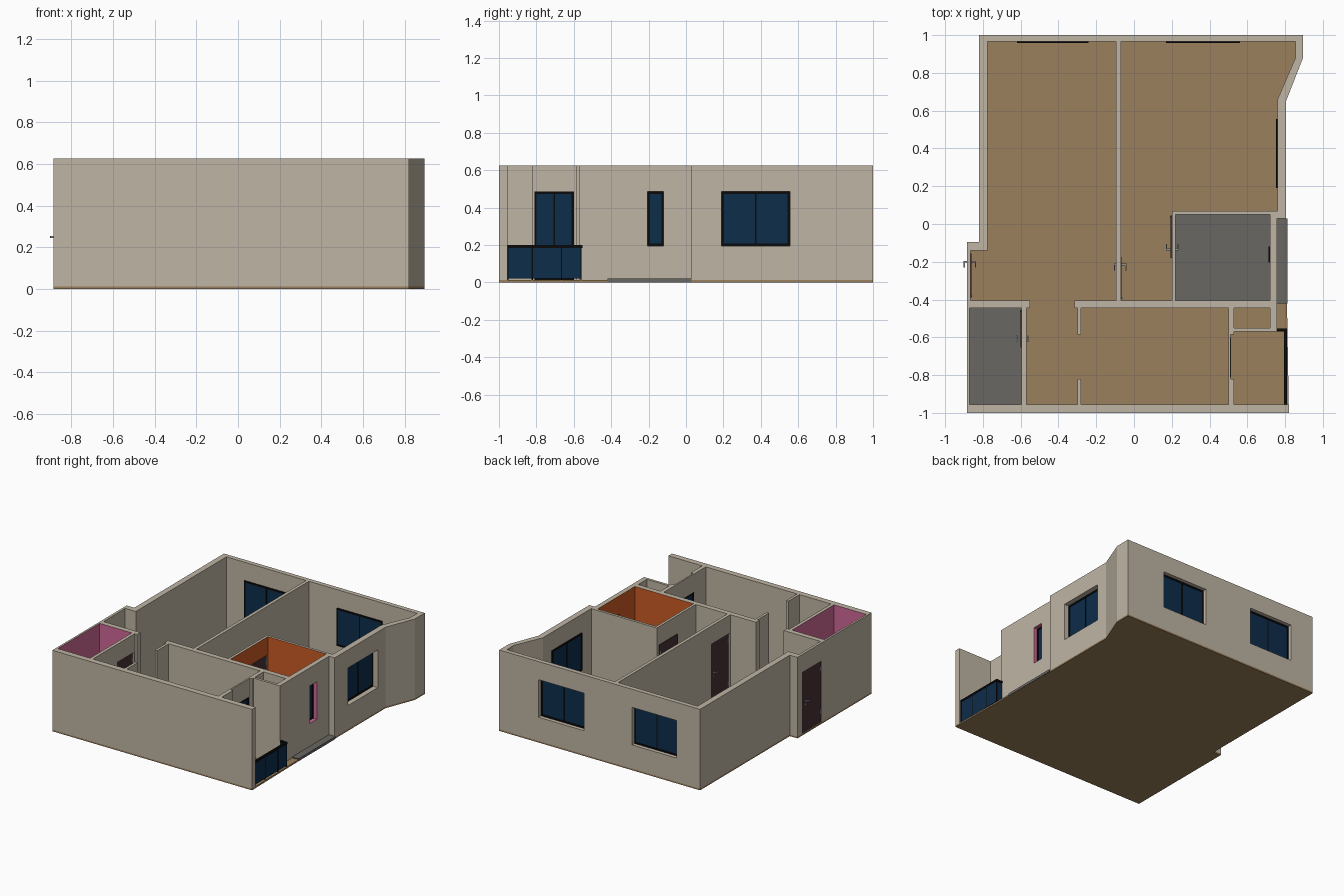
import bpy, bmesh

if "Cube" in bpy.data.objects:
    bpy.data.objects.remove(bpy.data.objects["Cube"])

def material(name, rgb):
    m = bpy.data.materials.new(name)
    m.diffuse_color = (*rgb, 1)
    m.use_nodes = True
    m.node_tree.nodes["Principled BSDF"].inputs["Base Color"].default_value = m.diffuse_color
    return m

WALL = material("wall_beige", (0.52, 0.46, 0.37))
PINK = material("pink_tile", (0.62, 0.14, 0.30))
ORANGE = material("orange_tile", (0.60, 0.105, 0.017))
FLOOR = material("floor_tan", (0.33, 0.215, 0.107))
GREY = material("floor_grey", (0.14, 0.135, 0.125))
GLASS = material("glass_navy", (0.004, 0.026, 0.07))
BLACK = material("frame_black", (0.003, 0.003, 0.003))
DOOR = material("door_brown", (0.065, 0.03, 0.034))
METAL = material("metal_grey", (0.3, 0.3, 0.3))
WALL_SLOTS = [WALL, PINK, ORANGE]
H, F = 0.625, 0.012          # wall top, floor top

def prism(name, pts, z0, z1, mats, index=0):
    """Extrude a plan outline from z0 to z1."""
    bm = bmesh.new()
    face = bm.faces.new([bm.verts.new((x, y, z0)) for x, y in pts])
    ext = bmesh.ops.extrude_face_region(bm, geom=[face])
    for v in ext["geom"]:
        if isinstance(v, bmesh.types.BMVert):
            v.co.z = z1
    bmesh.ops.recalc_face_normals(bm, faces=bm.faces[:])
    for f in bm.faces:
        f.material_index = index
    me = bpy.data.meshes.new(name)
    bm.to_mesh(me)
    bm.free()
    for m in mats:
        me.materials.append(m)
    ob = bpy.data.objects.new(name, me)
    bpy.context.collection.objects.link(ob)
    return ob

def rect(x0, x1, y0, y1):
    return [(x0, y0), (x1, y0), (x1, y1), (x0, y1)]

def plate(name, axis, n0, n1, a0, a1, z0, z1, mats, index=0):
    """Box whose thickness n runs along axis and whose width a runs along the other one."""
    r = rect(n0, n1, a0, a1) if axis == "x" else rect(a0, a1, n0, n1)
    return prism(name, r, z0, z1, mats, index)

def carve(cutter):
    mod = walls.modifiers.new("carve", "BOOLEAN")
    mod.operation, mod.solver, mod.object = "DIFFERENCE", "EXACT", cutter
    bpy.context.view_layer.objects.active = walls
    bpy.ops.object.modifier_apply(modifier=mod.name)
    bpy.data.objects.remove(cutter)

# Floor slab, then the wall block standing on it
north = [(0.805, 0.65), (0.895, 0.88), (0.895, 1), (-0.82, 1), (-0.82, -0.095), (-0.885, -0.095)]
prism("floor_slab", [(-0.885, -1), (0.82, -1), (0.81, -0.42), (0.805, 0.03)] + north, 0, F, [FLOOR])
walls = prism("walls", [
    (-0.885, -1), (0.82, -1), (0.82, -0.955), (0.53, -0.955), (0.53, -0.82), (0.512, -0.82),
    (0.512, -0.585), (0.53, -0.585), (0.53, -0.57), (0.757, -0.57), (0.757, 0.03),
    (0.805, 0.03)] + north, F, H, WALL_SLOTS)

# Rooms carved out of the block
rooms = [
    ([(-0.775, 0.965), (-0.775, -0.14), (-0.865, -0.14), (-0.865, -0.405),
      (-0.095, -0.405), (-0.095, 0.965)], 0),
    ([(-0.07, -0.405), (0.2, -0.405), (0.2, 0.07), (0.76, 0.07), (0.76, 0.66),
      (0.855, 0.88), (0.855, 0.965), (-0.07, 0.965)], 0),
    ([(-0.57, -0.955), (-0.30, -0.955), (-0.30, -0.82), (-0.28, -0.82), (-0.28, -0.955),
      (0.5, -0.955), (0.5, -0.445), (-0.28, -0.445), (-0.28, -0.585), (-0.30, -0.585),
      (-0.30, -0.445), (-0.315, -0.445), (-0.315, -0.39), (-0.55, -0.39),
      (-0.55, -0.445), (-0.57, -0.445)], 0),
    (rect(0.53, 0.72, -0.55, -0.445), 0),
    (rect(-0.87, -0.595, -0.955, -0.445), 1),
    (rect(0.22, 0.72, -0.405, 0.05), 2),
]
for pts, index in rooms:
    carve(prism("room_cutter", pts, -0.1, 1, WALL_SLOTS, index))

# Grey floors of the wet rooms and the outside ledge
prism("small_bath_floor", rect(-0.87, -0.595, -0.955, -0.445), F, F + 0.004, [GREY])
prism("large_bath_floor", rect(0.22, 0.72, -0.405, 0.05), F, F + 0.004, [GREY])
prism("outer_ledge", rect(0.757, 0.812, -0.42, 0.03), 0.001, 0.02, [GREY])

def window(name, axis, cut, n, a0, a1, z0, z1, panes, tile=0, t=0.012):
    """Opening through the wall with a black frame starting at n, and glass panes."""
    carve(plate("opening_cutter", axis, *cut, a0, a1, z0 if z0 > F else -0.05, z1, WALL_SLOTS, tile))
    for i, (b0, b1) in enumerate([(a0, a0 + t), (a1 - t, a1)]):
        plate(f"{name}_jamb_{i}", axis, n, n + 0.014, b0, b1, z0, z1, [BLACK])
    for i, (b0, b1) in enumerate([(z0, z0 + t), (z1 - t, z1)]):
        plate(f"{name}_rail_{i}", axis, n, n + 0.014, a0 + t, a1 - t, b0, b1, [BLACK])
    for i in range(1, panes):
        m = a0 + (a1 - a0) * i / panes
        plate(f"{name}_mullion_{i}", axis, n + 0.001, n + 0.013, m - 0.004, m + 0.004,
              z0 + t, z1 - t, [BLACK])
    plate(f"{name}_glass", axis, n + 0.004, n + 0.01, a0 + t, a1 - t, z0 + t, z1 - t, [GLASS])

ZW0, ZW1 = 0.195, 0.485
window("back_left_window", "y", (0.94, 1.05), 0.957, -0.62, -0.24, ZW0, ZW1, 2)
window("back_right_window", "y", (0.94, 1.05), 0.957, 0.17, 0.56, ZW0, ZW1, 2)
window("side_window", "x", (0.74, 0.85), 0.752, 0.19, 0.555, ZW0, ZW1, 2)
window("bath_window", "x", (0.70, 0.79), 0.713, -0.205, -0.12, ZW0, ZW1, 1, 1)
window("balcony_door", "x", (0.48, 0.525), 0.499, -0.81, -0.6, F, ZW1, 2)

def door(name, wall, n, y0, y1, handle_y, hinge_y):
    """Door leaf in an opening through an x-facing wall, with handles and hinges."""
    carve(plate("door_cutter", "x", wall[0] - 0.02, wall[1] + 0.02, y0, y1, -0.05, ZW1, WALL_SLOTS))
    plate(f"{name}_leaf", "x", n, n + 0.018, y0, y1, F, ZW1, [DOOR])
    into = 1 if hinge_y < handle_y else -1
    for s, face in ((-1, n), (1, n + 0.018)):
        tip = face + s * 0.018
        lo, hi = sorted((face, tip))
        plate(f"{name}_handle_stem", "x", lo, hi, handle_y - 0.005, handle_y + 0.005,
              0.245, 0.255, [METAL])
        lo, hi = sorted((tip, tip + s * 0.006))
        ends = sorted((handle_y + into * 0.005, handle_y - into * 0.03))
        plate(f"{name}_handle_lever", "x", lo, hi, *ends, 0.245, 0.255, [METAL])
        lo, hi = sorted((face, face + s * 0.003))
        plate(f"{name}_lock", "x", lo, hi, handle_y - 0.005, handle_y + 0.005, 0.215, 0.23, [METAL])
        for z in (0.08, 0.41):
            plate(f"{name}_hinge", "x", lo, hi, hinge_y - 0.004, hinge_y + 0.004,
                  z, z + 0.03, [METAL])

door("entry_door", (-0.885, -0.865), -0.878, -0.39, -0.155, -0.2, -0.383)
door("room_door", (-0.095, -0.07), -0.083, -0.4, -0.175, -0.215, -0.393)
door("large_bath_door", (0.2, 0.22), 0.194, -0.18, 0.045, -0.135, 0.038)
door("small_bath_door", (-0.595, -0.57), -0.6, -0.655, -0.455, -0.62, -0.462)

# Balcony railing: glass panes, posts and a black top rail with a short return
plate("railing_glass", "x", 0.8, 0.807, -0.955, -0.56, 0.02, 0.185, [GLASS])
plate("railing_return_glass", "y", -0.566, -0.559, 0.757, 0.8, 0.02, 0.185, [GLASS])
for i, y in enumerate((-0.952, -0.822, -0.665, -0.561)):
    plate(f"railing_post_{i}", "x", 0.798, 0.809, y - 0.003, y + 0.003, F, 0.185, [BLACK])
prism("railing_top", [(0.795, -0.955), (0.811, -0.955), (0.811, -0.553), (0.757, -0.553),
                      (0.757, -0.569), (0.795, -0.569)], 0.185, 0.2, [BLACK])
